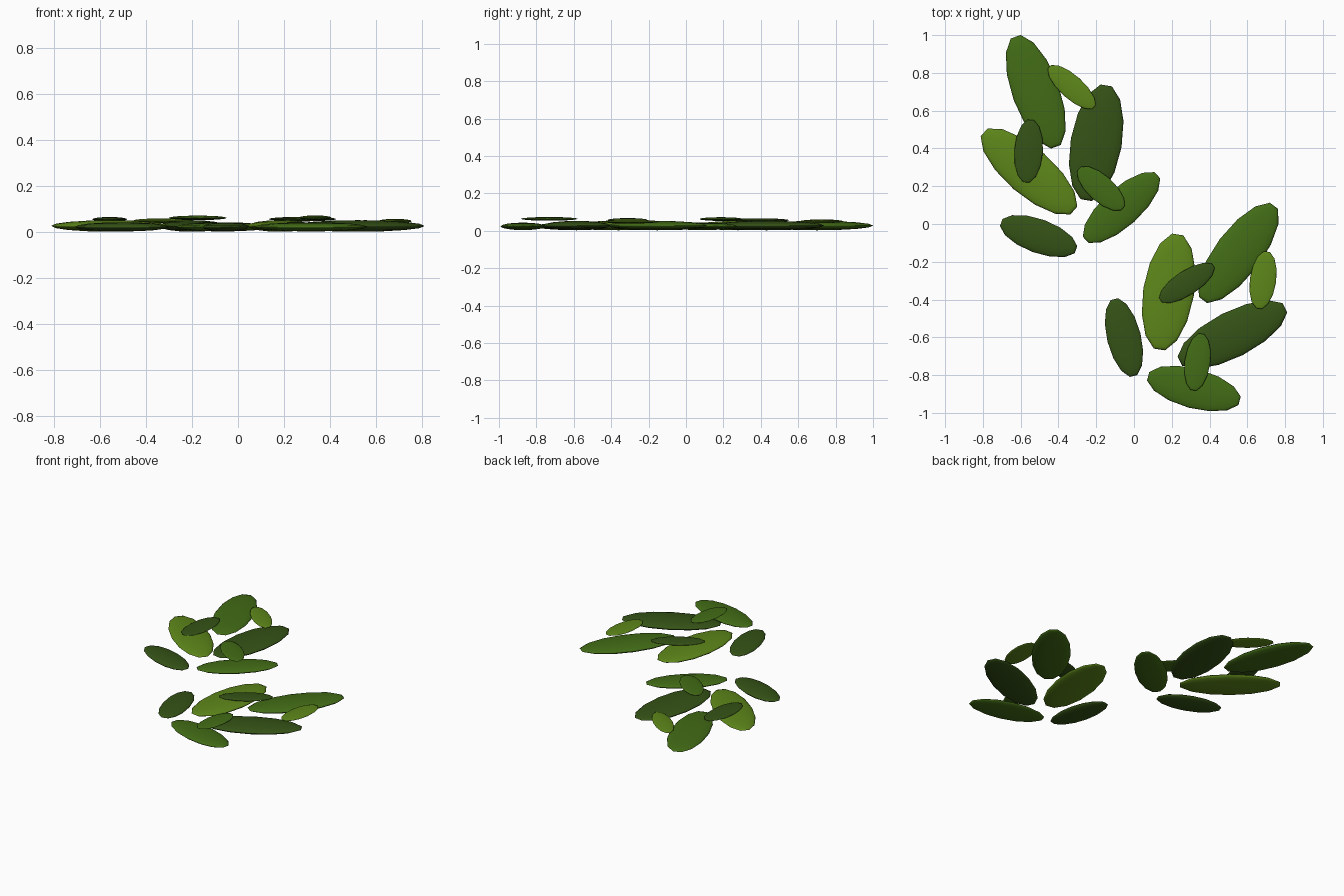
import bpy
from math import radians


def material(name, rgb):
    m = bpy.data.materials.new(name)
    m.diffuse_color = (*rgb, 1)
    return m


GREEN = {
    "dark": material("dark_green", (0.035, 0.085, 0.008)),
    "mid": material("mid_green", (0.055, 0.15, 0.008)),
    "light": material("light_green", (0.11, 0.24, 0.01)),
}


# A leaf is a flattened sphere lying on the ground, turned about z
def leaf(name, shade, x, y, z, length, width, thick, turn):
    bpy.ops.mesh.primitive_uv_sphere_add(segments=14, ring_count=8, radius=1,
                                         location=(x, y, z))
    o = bpy.context.object
    o.name = name
    o.scale = (length, width, thick)
    o.rotation_euler = (0, 0, radians(turn))
    o.data.materials.append(GREEN[shade])
    bpy.ops.object.shade_smooth()


# Lower layer: shade, x, y, half length, half width, turn in degrees
BIG = [
    # back left clump
    ("mid", -0.52, 0.70, 0.318, 0.125, 110),
    ("dark", -0.20, 0.43, 0.316, 0.136, 80),
    ("light", -0.556, 0.278, 0.323, 0.124, 139),
    ("mid", -0.066, 0.087, 0.262, 0.101, 42),
    ("dark", -0.505, -0.064, 0.216, 0.09, 160),
    # front right clump
    ("mid", 0.553, -0.153, 0.32, 0.123, 53),
    ("light", 0.183, -0.36, 0.316, 0.135, 81),
    ("dark", 0.521, -0.585, 0.32, 0.122, 27),
    ("dark", -0.053, -0.601, 0.215, 0.09, 104),
    ("mid", 0.317, -0.871, 0.257, 0.105, 165),
]
for i, (shade, x, y, a, b, turn) in enumerate(BIG):
    thick = 0.025 if a > 0.3 else 0.02
    leaf(f"big_leaf_{i + 1}", shade, x, y, 0.028 if a > 0.3 else 0.024,
         a, b, thick, turn)

# Upper layer: small leaves resting on the big ones, with their height
SMALL = [
    ("light", -0.33, 0.725, 0.051, 0.163, 0.062, 138),
    ("dark", -0.558, 0.386, 0.057, 0.17, 0.076, 86),
    ("mid", -0.175, 0.188, 0.063, 0.16, 0.07, 138),
    ("dark", 0.28, -0.312, 0.058, 0.171, 0.065, 33),
    ("light", 0.683, -0.297, 0.049, 0.156, 0.07, 82),
    ("mid", 0.336, -0.731, 0.064, 0.155, 0.068, 82),
]
for i, (shade, x, y, z, a, b, turn) in enumerate(SMALL):
    leaf(f"small_leaf_{i + 1}", shade, x, y, z, a, b, 0.01, turn)
